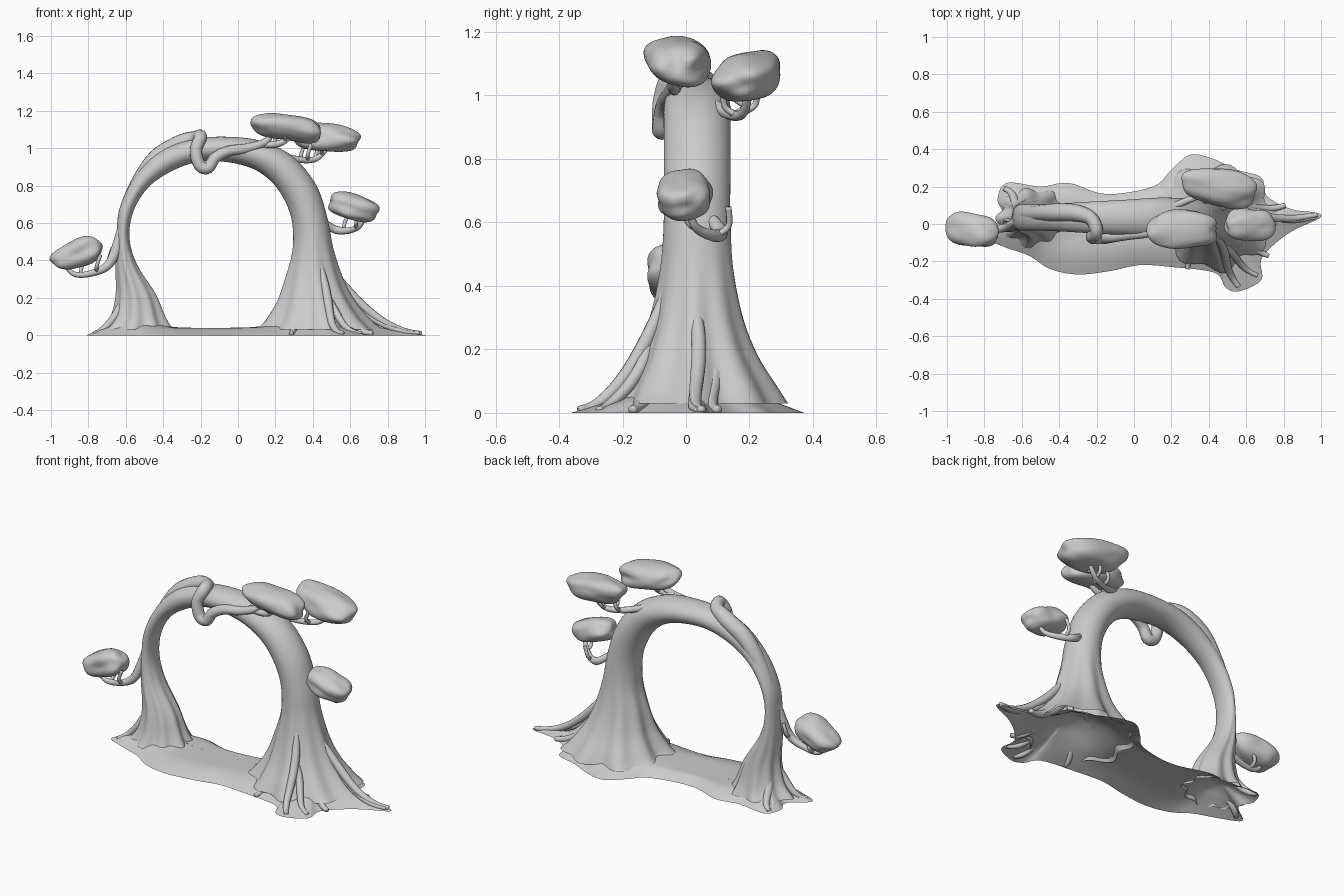
import bpy, bmesh, math
from mathutils import Vector, Euler, noise

cube = bpy.data.objects.get("Cube")
if cube:
    bpy.data.objects.remove(cube, do_unlink=True)

GREY = (0.6, 0.6, 0.6, 1)
stone = bpy.data.materials.new("plain grey")
stone.use_nodes = True
stone.diffuse_color = GREY
stone.node_tree.nodes["Principled BSDF"].inputs["Base Color"].default_value = GREY


def finish(name, bm):
    """Turn a bmesh into a smooth shaded grey object."""
    bmesh.ops.recalc_face_normals(bm, faces=bm.faces)
    for f in bm.faces:
        f.smooth = True
    mesh = bpy.data.meshes.new(name)
    bm.to_mesh(mesh)
    bm.free()
    mesh.materials.append(stone)
    obj = bpy.data.objects.new(name, mesh)
    bpy.context.collection.objects.link(obj)
    return obj


def spline(keys, steps, closed=False):
    """Catmull-Rom interpolation through tuples of any length."""
    n = len(keys)
    pick = (lambda i: keys[i % n]) if closed else (lambda i: keys[min(max(i, 0), n - 1)])
    out = []
    for i in range(n if closed else n - 1):
        for s in range(steps):
            t = s / steps
            quad = zip(pick(i - 1), pick(i), pick(i + 1), pick(i + 2))
            out.append([b + 0.5 * t * (c - a + t * (2*a - 5*b + 4*c - d + t * (3*(b - c) + d - a)))
                        for a, b, c, d in quad])
    return out if closed else out + [list(keys[-1])]


def skin(bm, rings):
    """Bridge equal closed rings of points; returns the vertex rings."""
    loops = [[bm.verts.new(p) for p in ring] for ring in rings]
    for a, b in zip(loops, loops[1:]):
        for i in range(len(a)):
            j = (i + 1) % len(a)
            bm.faces.new((a[i], a[j], b[j], b[i]))
    return loops


def tube(name, keys, sides=10):
    """Tapered limb through (x, y, z, radius) keys; returns its sampled path."""
    pts = spline(keys, 6)
    centres = [Vector(p[:3]) for p in pts]
    rings, side = [], None
    for i, c in enumerate(centres):
        along = (centres[min(i + 1, len(pts) - 1)] - centres[max(i - 1, 0)]).normalized()
        side = along.orthogonal() if side is None else side - along * side.dot(along)
        side.normalize()
        up = along.cross(side)
        angles = [math.tau * k / sides for k in range(sides)]
        ring = [c + pts[i][3] * (side * math.cos(a) + up * math.sin(a)) for a in angles]
        rings.append([(p.x, p.y, max(p.z, 0)) for p in ring])
    bm = bmesh.new()
    loops = skin(bm, rings)
    bm.faces.new(loops[0])
    bm.faces.new(loops[-1])
    finish(name, bm)
    return centres


def root(name, start, end, radius):
    """Root that leaves a leg at start and flattens out to the ground at end."""
    start, end = Vector(start), Vector((*end, 0.01))
    across = Vector((start.y - end.y, end.x - start.x, 0)).normalized()
    keys = []
    for step in range(9):
        t = step / 8
        p = start.lerp(end, t) + across * 0.012 * math.sin(math.tau * t)
        p.z = end.z + (start.z - end.z) * (1 - t) ** 2
        keys.append((*p, radius * min(1, 0.4 + 2 * t) * (1 - 0.5 * t * t)))
    tube(name, keys)


def branch(name, keys, twigs):
    """Limb with upright twigs splayed to alternate sides along its outer half."""
    path = tube(name, keys)
    for i in range(twigs):
        foot = path[int(len(path) * (0.4 + 0.5 * i / twigs))]
        lean = 0.04 * (-1) ** i
        elbow, tip = foot + Vector((0, lean, 0.03)), foot + Vector((0.02, lean, 0.09))
        tube(f"{name}_twig_{i + 1}", [(*p, 0.01) for p in (foot, elbow, tip)], 8)


def foliage(name, centre, half, turn, seed):
    """Flattened, softly lumpy cloud of leaves, turned by (roll, tilt, yaw) degrees."""
    bm = bmesh.new()
    bmesh.ops.create_icosphere(bm, subdivisions=5, radius=1)
    matrix = Euler([math.radians(a) for a in turn]).to_matrix()
    for v in bm.verts:
        n = v.co.normalized()
        boxy = sum(abs(c) ** 2.5 for c in n) ** (-1 / 2.5)
        lump = 0.98 + 0.16 * noise.noise(n * 1.25 + Vector((seed, 0, seed)))
        p = n * boxy * lump
        v.co = matrix @ Vector([p[i] * half[i] for i in range(3)]) + Vector(centre)
    return finish(name, bm)


# Arch trunk: inner x, inner z, outer x, outer z, half width in y
MIDDLE_Y = 0.035
ARCH = [
    (-.35, .03, -.73, .03, .155), (-.39, .1, -.675, .1, .125),
    (-.44, .22, -.65, .22, .1), (-.54, .38, -.655, .38, .08),
    (-.58, .52, -.65, .54, .07), (-.56, .66, -.63, .69, .07),
    (-.48, .79, -.55, .85, .07), (-.35, .88, -.42, .98, .075),
    (-.2, .93, -.24, 1.05, .085), (-.05, .925, -.02, 1.06, .095),
    (.08, .89, .15, 1.03, .105), (.18, .82, .3, .95, .105),
    (.25, .72, .42, .8, .105), (.29, .6, .48, .62, .105),
    (.29, .45, .51, .46, .115), (.25, .3, .56, .3, .145),
    (.21, .18, .62, .18, .19), (.15, .08, .7, .08, .25), (.1, .03, .76, .03, .28)]
rings = []
for xi, zi, xo, zo, hw in spline(ARCH, 6):
    ring = []
    flute = 0.075 * max(0, 1 - zi / 0.55)
    for k in range(72):
        a = math.tau * k / 72
        r = 1 + flute * (math.cos(9 * a + 2 * zi) + 0.5 * math.cos(5 * a + 1)) - flute * 0.4
        c, s = r * math.cos(a), r * math.sin(a)
        ring.append(((xi + xo) / 2 + c * (xo - xi) / 2, MIDDLE_Y + s * hw,
                     (zi + zo) / 2 + c * (zo - zi) / 2))
    rings.append(ring)
bm = bmesh.new()
skin(bm, rings)
finish("arch_trunk", bm)

# Ground: open sheet rising from its wavy outline, hollow under both legs
OUTLINE = [
    (-.81, -.06), (-.7, -.12), (-.56, -.17), (-.45, -.24), (-.3, -.27), (-.12, -.25),
    (.03, -.22), (.2, -.23), (.43, -.26), (.49, -.34), (.56, -.36),
    (.68, -.3), (.68, -.19), (.76, -.1), (.86, -.03), (.99, .03), (.98, .06),
    (.84, .08), (.71, .15), (.68, .25), (.55, .29), (.42, .35),
    (.3, .37), (.2, .29), (.1, .2), (-.15, .16), (-.35, .22), (-.5, .2),
    (-.68, .22), (-.73, .13), (-.7, .04)]
edge = spline(OUTLINE, 5, closed=True)
HOLLOWS = [(.42, .11, .035), (-.54, .06, .015)]  # centre x, height, spread
rings = []
for step in range(15):
    t = step / 14
    ring = []
    for x, y in edge:
        spine = min(max(x, -.55), .46)
        px, py = x + (spine - x) * t, y + (MIDDLE_Y - y) * t
        z = 0.04 * math.sin(min(1, 1.9 * t) * math.pi / 2)
        for cx, height, spread in HOLLOWS:
            gap = (px - cx) ** 2 + (py - MIDDLE_Y) ** 2
            z += height * math.exp(-gap / spread) * min(1, 1.5 * t)
        ring.append((px, py, z))
    rings.append(ring)
bm = bmesh.new()
skin(bm, rings)
bmesh.ops.remove_doubles(bm, verts=bm.verts, dist=0.0005)
finish("ground", bm)

# Vine running up the left limb and knotted round the crown
tube("knotted_vine", [
    (-.6, .03, .5, .01), (-.595, .05, .68, .035), (-.46, .06, .92, .047),
    (-.32, .06, 1.02, .047), (-.23, .03, 1.055, .037), (-.2, -.04, 1.06, .035),
    (-.225, -.07, .99, .033), (-.205, -.075, .91, .033), (-.16, -.075, .895, .032),
    (-.12, -.07, .95, .03), (-.05, -.06, .985, .028), (.05, -.05, 1, .026),
    (.14, -.04, 1.03, .02), (.18, -.03, 1.07, .012)], 14)

# Roots emerging from the legs and spreading over the base
root("front_root", (.42, -.04, .46), (.56, -.335), .026)
root("front_root_fork", (.44, -.1, .28), (.66, -.275), .022)
root("front_inner_root", (.39, -.03, .42), (.285, -.24), .024)
root("side_root", (.46, .02, .42), (.98, .05), .026)
root("side_root_fork", (.56, .02, .22), (.97, .035), .018)
root("side_front_root", (.47, 0, .36), (.72, -.17), .026)
root("side_back_root", (.46, .07, .32), (.81, .1), .028)
root("left_leg_root", (-.59, .02, .26), (-.77, -.065), .024)
root("left_leg_back_root", (-.58, .06, .24), (-.695, .19), .026)

# Branches with the twigs that carry the foliage
branch("low_left_branch", [
    (-.61, .02, .64, .016), (-.645, 0, .48, .028), (-.69, -.02, .38, .024),
    (-.77, -.03, .335, .018), (-.87, -.03, .325, .014), (-.93, -.03, .38, .01)], 3)
branch("right_branch", [
    (.45, .08, .61, .02), (.52, .11, .565, .022), (.59, .08, .56, .018),
    (.65, .03, .585, .014), (.68, .01, .64, .01)], 2)
branch("crown_back_branch", [
    (.2, .09, .97, .02), (.32, .14, .94, .018), (.42, .18, .945, .015), (.49, .2, 1.02, .012)], 4)
branch("crown_front_branch", [
    (.1, -.03, 1.02, .02), (.22, -.04, 1.025, .018), (.3, -.04, 1.08, .012)], 2)

# Foliage clouds
foliage("crown_front_foliage", (.26, -.027, 1.11), (.198, .103, .07), (-8, 8, 0), 1.3)
foliage("crown_back_foliage", (.46, .195, 1.058), (.205, .1, .075), (12, 8, -10), 4.1)
foliage("right_foliage", (.62, -.005, .685), (.14, .087, .068), (8, 14, 0), 7.7)
foliage("left_foliage", (-.86, -.032, .437), (.142, .09, .075), (0, -18, -8), 9.2)
